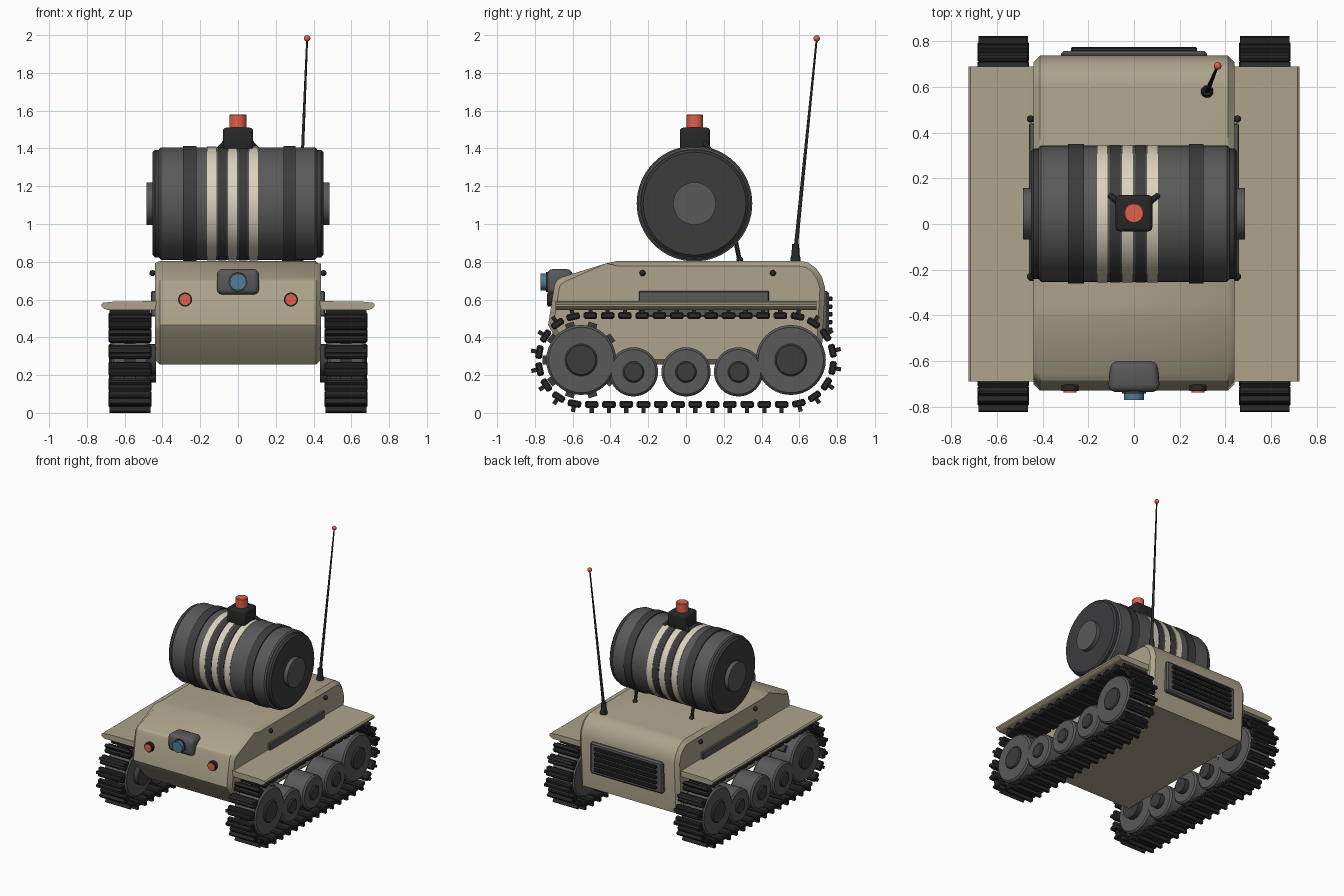
import bpy, bmesh, math
from mathutils import Vector, Matrix

if "Cube" in bpy.data.objects:
    bpy.data.objects.remove(bpy.data.objects["Cube"])


def mat(name, r, g, b):
    m = bpy.data.materials.new(name)
    m.diffuse_color = (r, g, b, 1)
    m.use_nodes = True
    m.node_tree.nodes["Principled BSDF"].inputs["Base Color"].default_value = m.diffuse_color
    return m


TAN = mat("tan", .42, .37, .26)
DARK = mat("dark", .045, .045, .048)
BLACK = mat("black", .02, .02, .02)
GREY = mat("grey", .1, .1, .1)
CORAL = mat("coral", .73, .12, .07)
BLUE = mat("blue", .08, .2, .3)
CREAM = mat("cream", .7, .65, .5)


def finish(name, bm, material, smooth=True):
    bmesh.ops.recalc_face_normals(bm, faces=bm.faces)
    me = bpy.data.meshes.new(name)
    bm.to_mesh(me)
    bm.free()
    ob = bpy.data.objects.new(name, me)
    bpy.context.collection.objects.link(ob)
    me.materials.append(material)
    if smooth:
        bpy.ops.object.select_all(action='DESELECT')
        ob.select_set(True)
        bpy.context.view_layer.objects.active = ob
        bpy.ops.object.shade_smooth_by_angle(angle=math.radians(30))
    return ob


def add_box(bm, lo, hi, matrix=Matrix(), bevel=0, segs=1):
    lo, hi = Vector(lo), Vector(hi)
    m = matrix @ Matrix.Translation((lo + hi) / 2) @ Matrix.Diagonal((*(hi - lo), 1))
    vs = bmesh.ops.create_cube(bm, size=1, matrix=m)['verts']
    if bevel:
        es = list({e for v in vs for e in v.link_edges})
        bmesh.ops.bevel(bm, geom=es, offset=bevel, segments=segs, profile=.5, affect='EDGES')


def box(name, lo, hi, material, bevel=0, segs=1):
    bm = bmesh.new()
    add_box(bm, lo, hi, Matrix(), bevel, segs)
    return finish(name, bm, material)


def lathe(name, profile, origin, axis, material, n=48):
    """Revolve (radius, distance) pairs around axis, capping both ends."""
    bm = bmesh.new()
    m = Matrix.Translation(origin) @ Vector(axis).to_track_quat('Z', 'Y').to_matrix().to_4x4()
    rings = [[bm.verts.new(m @ Vector((r * math.cos(math.tau * i / n), r * math.sin(math.tau * i / n), t)))
              for i in range(n)] for r, t in profile]
    for a, b in zip(rings, rings[1:]):
        for i in range(n):
            bm.faces.new((a[i], a[i - 1], b[i - 1], b[i]))
    bm.faces.new(rings[0])
    bm.faces.new(rings[-1])
    return finish(name, bm, material)


def rod(name, a, b, r0, r1, material, n=12):
    d = Vector(b) - Vector(a)
    return lathe(name, [(r0, 0), (r1, d.length)], a, d, material, n)


def ball(name, c, r, material):
    bm = bmesh.new()
    bmesh.ops.create_uvsphere(bm, u_segments=16, v_segments=10, radius=r, matrix=Matrix.Translation(c))
    return finish(name, bm, material)


def prism(name, pts, lo, hi, place, material, bevel=0):
    """Extrude a 2D profile between lo and hi; only the cap edges are bevelled."""
    bm = bmesh.new()
    a, b = ([bm.verts.new(place(p, t)) for p in pts] for t in (lo, hi))
    n = len(pts)
    for i in range(n):
        bm.faces.new((a[i - 1], a[i], b[i], b[i - 1]))
    caps = [bm.faces.new(a), bm.faces.new(b)]
    if bevel:
        bmesh.ops.bevel(bm, geom=[e for f in caps for e in f.edges], offset=bevel, segments=1, affect='EDGES')
    return finish(name, bm, material)


# Hull: side profile (y, z) extruded across x
hull = [(-.55, .255), (-.705, .42), (-.73, .465), (-.697, .675), (-.685, .70), (-.655, .72),
        (-.42, .792), (-.36, .805), (.60, .805), (.645, .797), (.69, .765), (.72, .72), (.737, .66), (.715, .255)]
prism("hull", hull, -.44, .44, lambda p, x: (x, p[0], p[1]), TAN, .028)

for s in (-1, 1):
    side = "right" if s > 0 else "left"

    # Fender with rounded outer lip
    fender = [(.43, .545), (.69, .545), (.71, .551), (.722, .563), (.724, .575), (.715, .583), (.66, .589), (.43, .592)]
    prism(side + "_fender", fender, -.69, .69, lambda p, y: (s * p[0], y, p[1]), TAN)

    # Side panel and bolts
    xs = sorted((s * .43, s * .46))
    box(side + "_side_panel", (xs[0], -.25, .51), (xs[1], .44, .645), GREY, .005)
    for y in (-.23, .46):
        ball(side + "_bolt", (s * .453, y, .74), .016, BLACK)

    # Track: links spaced along a stadium path
    bm = bmesh.new()
    R, half, cz, count = .235, .545, .28, 40
    arc = math.pi * R
    total = 2 * arc + 4 * half
    for i in range(count):
        d = (i + .5) * total / count
        flip = d >= total / 2
        d -= total / 2 * flip
        if d < 2 * half:
            y, z, ang = half - d, R, 0
        else:
            ang = (d - 2 * half) / R
            y, z = -half - R * math.sin(ang), R * math.cos(ang)
        if flip:
            y, z, ang = -y, -z, ang + math.pi
        m = Matrix.Translation((s * .572, y, cz + z)) @ Matrix.Rotation(ang, 4, 'X')
        add_box(bm, (-.113, -.036, -.018), (.113, .036, .018), m, .008)
        add_box(bm, (-.108, -.011, .01), (.108, .011, .045), m)
    finish(side + "_track", bm, BLACK)

    # Wheels with separate hubs
    wheels = [(-.555, .28, .185, .085), (.555, .28, .185, .085)]
    wheels += [(y, .217, .13, .056) for y in (-.278, 0, .278)]
    for y, z, r, h in wheels:
        lathe(side + "_wheel", [(r - .012, .475), (r, .487), (r, .658), (r - .012, .67)], (0, y, z), (s, 0, 0), GREY, 40)
        lathe(side + "_hub", [(h, .435), (h, .676), (h - .008, .684)], (0, y, z), (s, 0, 0), DARK, 32)

    # Sprocket teeth on the front wheel
    bm = bmesh.new()
    for i in range(10):
        m = Matrix.Translation((s * .572, -.555, .28)) @ Matrix.Rotation(i * math.tau / 10, 4, 'X')
        add_box(bm, (-.03, .16, -.024), (.03, .206, .024), m)
    finish(side + "_sprocket_teeth", bm, DARK)

    # Headlight
    lathe(side + "_headlight_rim", [(.037, .66), (.037, .732)], (s * .28, 0, .60), (0, -1, 0), BLACK, 24)
    lathe(side + "_headlight", [(.029, .70), (.029, .737)], (s * .28, 0, .60), (0, -1, 0), CORAL, 24)

    # Drum end plate, hub and rear support strut
    drum_c = (0, .045, 1.108)
    lathe(side + "_drum_end", [(.285, .40), (.285, .44), (.272, .452)], drum_c, (s, 0, 0), DARK, 64)
    lathe(side + "_drum_hub", [(.113, .44), (.113, .485)], drum_c, (s, 0, 0), GREY, 40)
    rod(side + "_drum_strut", (s * .25, .285, .80), (s * .25, .255, .95), .012, .012, BLACK)
    ball(side + "_strut_foot", (s * .25, .285, .81), .018, BLACK)
    # Splayed foot of the top block
    rod(side + "_block_foot", (s * .06, .09, 1.44), (s * .105, .125, 1.395), .014, .012, BLACK)

# Drum body and bands
lathe("drum_body", [(.288, -.418), (.298, -.408), (.298, .408), (.288, .418)], drum_c, (1, 0, 0), GREY, 64)
bands = [("strap", -.29, -.22, .306, DARK), ("strap", .24, .305, .306, DARK),
         ("dark_band", -.105, -.06, .301, DARK), ("dark_band", .006, .05, .301, DARK)]
bands += [("pale_band", x, x + .048, .301, CREAM) for x in (-.163, -.053, .058)]
for nm, a, b, r, material in bands:
    lathe(nm, [(.29, a), (r, a), (r, b), (.29, b)], drum_c, (1, 0, 0), material, 64)

# Trigger block and button
box("top_block", (-.08, -.033, 1.385), (.08, .127, 1.51), BLACK, .018, 3)
lathe("top_button", [(.044, 1.50), (.044, 1.576), (.04, 1.58)], (0, .047, 0), (0, 0, 1), CORAL, 32)

# Front camera
cam = box("camera_housing", (-.115, -.735, .625), (.115, -.60, .762), GREY, .032, 3)
for v in cam.data.vertices:
    v.co.x *= 1 - .12 * (v.co.y + .735) / .135
lathe("camera_lens_rim", [(.052, .72), (.052, .742)], (0, 0, .693), (0, -1, 0), DARK, 32)
lathe("camera_lens", [(.044, .72), (.044, .77)], (0, 0, .693), (0, -1, 0), BLUE, 32)

# Rear grille with slats
box("grille_frame", (-.32, .69, .395), (.32, .757, .645), GREY, .012)
for i in range(5):
    z = .44 + i * .041
    box("grille_slat", (-.275, .74, z - .012), (.275, .776, z + .012), BLACK, .005)

# Antenna
lathe("antenna_base", [(.027, .80), (.027, .82), (.022, .835), (.018, .895)], (.32, .58, 0), (0, 0, 1), BLACK, 20)
rod("antenna_rod", (.32, .58, .86), (.366, .692, 1.98), .011, .005, BLACK)
ball("antenna_tip", (.366, .692, 1.983), .017, CORAL)
